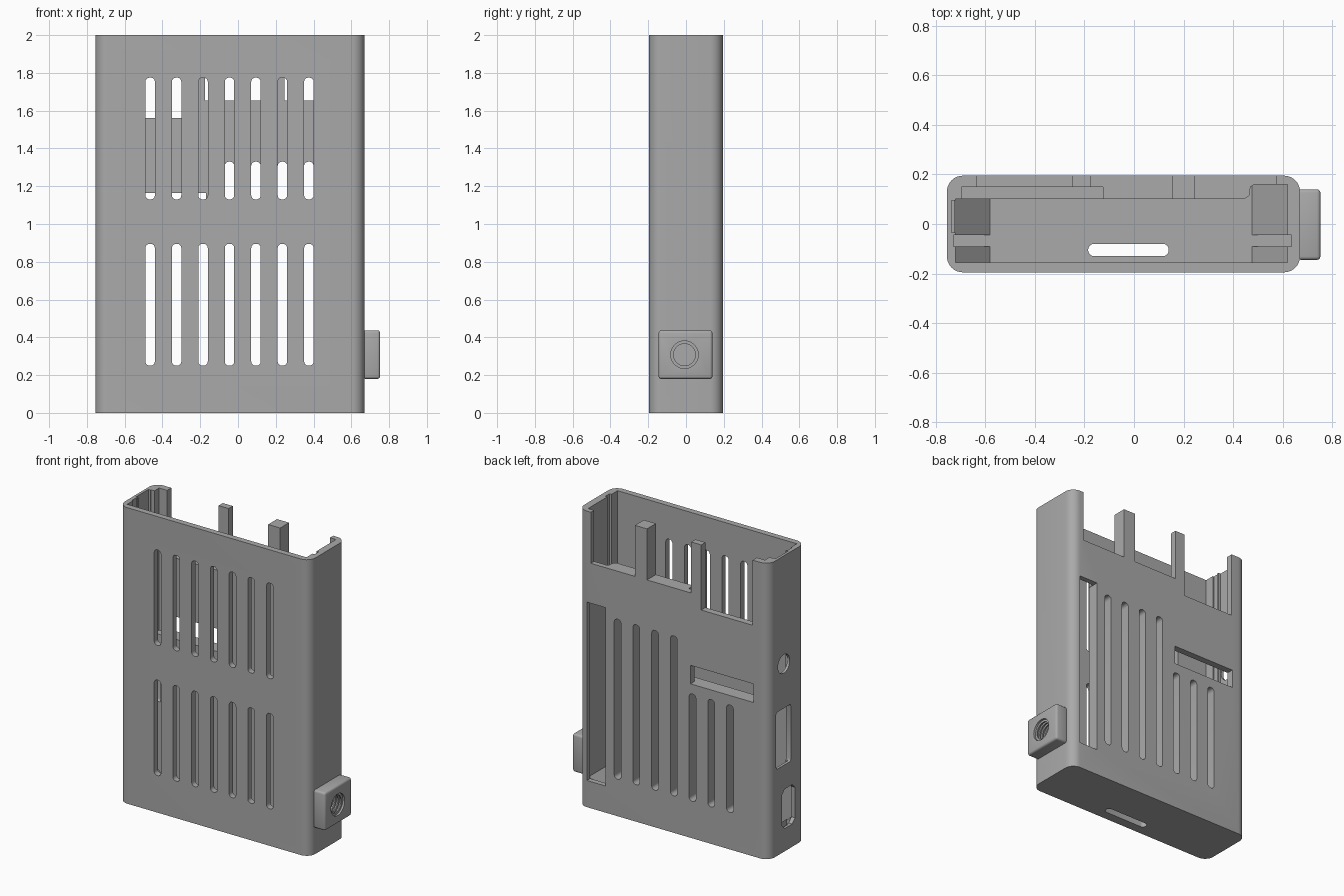
import bpy, bmesh, math

cube = bpy.data.objects.get("Cube")
if cube:
    bpy.data.objects.remove(cube)

grey = bpy.data.materials.new("plain grey")
grey.use_nodes = True
GREY = (0.4, 0.4, 0.4, 1)
grey.diffuse_color = GREY
grey.node_tree.nodes["Principled BSDF"].inputs["Base Color"].default_value = GREY

PLACE = {"x": lambda u, v, w: (w, u, v),
         "y": lambda u, v, w: (u, w, v),
         "z": lambda u, v, w: (u, v, w)}


def rect(u0, u1, v0, v1, r=0.0, seg=6):
    """Outline of a rectangle, with rounded corners if r is given."""
    if r == 0:
        return [(u0, v0), (u1, v0), (u1, v1), (u0, v1)]
    corners = [(u1 - r, v1 - r), (u0 + r, v1 - r), (u0 + r, v0 + r), (u1 - r, v0 + r)]
    return [(cu + r * math.cos(a), cv + r * math.sin(a))
            for q, (cu, cv) in enumerate(corners)
            for a in [(q + i / seg) * math.pi / 2 for i in range(seg + 1)]]


def circle(u, v, r, n=32):
    return [(u + r * math.cos(math.tau * i / n), v + r * math.sin(math.tau * i / n))
            for i in range(n)]


def solid(name, *prisms):
    """One object made of prisms, each (outline, axis, start, end)."""
    bm = bmesh.new()
    for pts, axis, lo, hi in prisms:
        ends = [[bm.verts.new(PLACE[axis](u, v, w)) for u, v in pts] for w in (lo, hi)]
        bm.faces.new(ends[0])
        bm.faces.new(ends[1][::-1])
        for i in range(len(pts)):
            j = (i + 1) % len(pts)
            bm.faces.new((ends[0][j], ends[0][i], ends[1][i], ends[1][j]))
    bmesh.ops.recalc_face_normals(bm, faces=bm.faces)
    mesh = bpy.data.meshes.new(name)
    bm.to_mesh(mesh)
    bm.free()
    mesh.materials.append(grey)
    ob = bpy.data.objects.new(name, mesh)
    bpy.context.collection.objects.link(ob)
    return ob


def select(ob):
    bpy.ops.object.select_all(action="DESELECT")
    ob.select_set(True)
    bpy.context.view_layer.objects.active = ob


def cut(ob, *prisms):
    """Subtract separate prisms from an object."""
    tool = solid("cutter", *prisms)
    tool.hide_render = True
    select(ob)
    mod = ob.modifiers.new("cut", "BOOLEAN")
    mod.operation, mod.solver, mod.object = "DIFFERENCE", "EXACT", tool
    bpy.ops.object.modifier_apply(modifier=mod.name)
    bpy.data.objects.remove(tool)


# Case shell with an open top
case = solid("case", (rect(-.755, .67, -.195, .195, .065, 8), "z", 0, 2))

# Inside space, with a board groove in each side wall and a deeper bay at +x
cavity = [(-.72, -.155), (.62, -.155), (.62, -.09), (.635, -.09), (.635, -.045),
          (.62, -.045), (.62, .16), (.485, .16), (.47, .15), (.465, .115),
          (.445, .1), (-.72, .1), (-.72, -.045), (-.728, -.045), (-.728, -.09), (-.72, -.09)]
cut(case, (cavity, "z", .04, 2.1))

# Card pocket in the thick back wall, and thinned side wall behind the ports
cut(case, (rect(-.695, -.125, .08, .15), "z", 1.04, 2.1),
    (rect(-.737, -.705, -.035, .095), "z", .1, 2.1))

# Top of the back wall, leaving two posts standing
cut(case, *[(rect(a, b, z, 2.1), "y", .05, .3)
            for a, b, z in [(-.635, -.25, 1.56), (-.175, .155, 1.655), (.245, .575, 1.655)]])

# Vent slots: two rows in front; long and short ones in the back
columns = [-.465 + .14 * i for i in range(7)]


def slot(x, z0, z1):
    return rect(x - .025, x + .025, z0, z1, .022, 4)


cut(case, *[(slot(x, *row), "y", -.3, -.1)
            for x in columns for row in [(.25, .895), (1.13, 1.775)]])
cut(case, *[(slot(x, .25, .975 if x < -.1 else 1.33), "y", .05, .3) for x in columns])

# Back openings for the card and the pin header
cut(case, (rect(-.64, -.17, 1.04, 1.165), "y", .05, .3),
    (rect(.465, .605, .18, 1.385), "y", .05, .3))

# Side ports and the bottom slot
cut(case, (circle(.034, 1.27, .063), "x", -.8, -.65),
    (rect(-.04, .115, .585, .97, .012, 3), "x", -.8, -.65),
    (rect(-.085, .055, .154, .42, .03, 1), "x", -.8, -.65),
    (rect(-.185, .14, -.13, -.08, .024, 5), "z", -.1, .1))

# Sloping board rests on the floor, split by the grooves
left_ramp = [(-.725, .035), (-.58, .035), (-.58, .04), (-.725, .185)]
right_ramp = [(.625, .035), (.475, .035), (.475, .04), (.625, .19)]
solid("board_rests",
      (left_ramp, "y", -.157, -.09), (left_ramp, "y", -.045, .102),
      (right_ramp, "y", -.157, -.09), (right_ramp, "y", -.045, .162))

# Mounting boss with softened edges
boss = solid("mounting_boss", (rect(-.145, .14, .18, .437), "x", .66, .752))
bevel = boss.modifiers.new("soft edges", "BEVEL")
bevel.width, bevel.segments = .014, 3
select(boss)
bpy.ops.object.modifier_apply(modifier=bevel.name)

# Threaded hole: narrow core widened by a row of grooves
hole = (-.008, .308)
for ob in (boss, case):
    cut(ob, (circle(*hole, .058), "x", .645, .8))
cut(boss, (circle(*hole, .073), "x", .738, .8),
    *[(circle(*hole, .071), "x", x, x + .014) for x in (.672, .694, .716)])

for ob in (case, boss):
    select(ob)
    bpy.ops.object.shade_smooth_by_angle(angle=math.radians(30))
